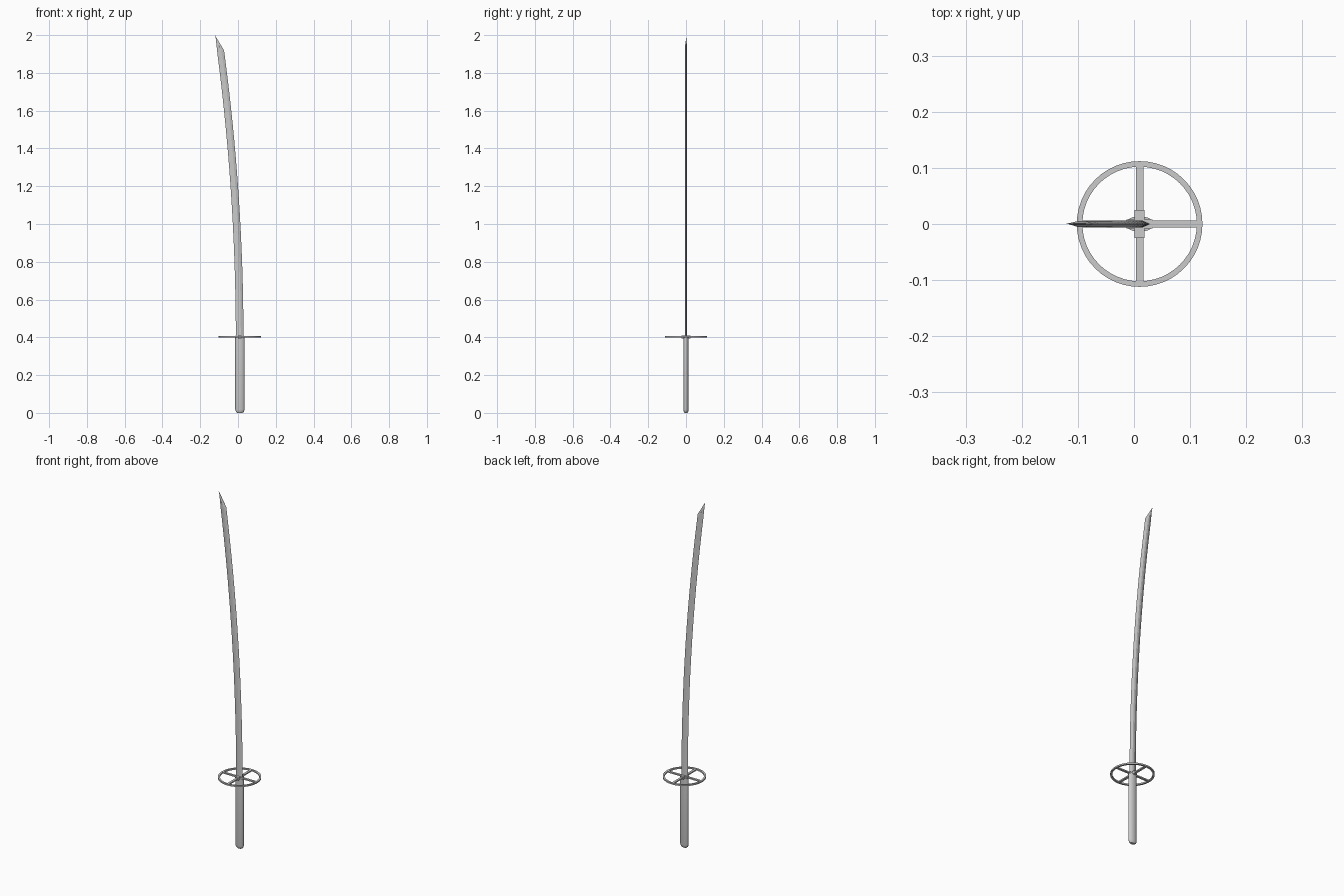
import bpy, bmesh, math

if "Cube" in bpy.data.objects:
    bpy.data.objects.remove(bpy.data.objects["Cube"])

CX = 0.01        # axis of handle and guard
GZ = 0.403       # guard height


def make(name, rings, closed_loop=False):
    """Skin a list of equal-sized rings; cap the ends unless the rings loop."""
    bm = bmesh.new()
    vs = [[bm.verts.new(p) for p in r] for r in rings]
    n = len(rings[0])
    pairs = list(zip(vs, vs[1:])) + ([(vs[-1], vs[0])] if closed_loop else [])
    for a, b in pairs:
        for i in range(n):
            j = (i + 1) % n
            bm.faces.new((a[i], a[j], b[j], b[i]))
    if not closed_loop:
        bm.faces.new(vs[0])
        bm.faces.new(vs[-1])
    bmesh.ops.remove_doubles(bm, verts=bm.verts, dist=1e-6)
    bmesh.ops.recalc_face_normals(bm, faces=bm.faces)
    me = bpy.data.meshes.new(name)
    bm.to_mesh(me)
    bm.free()
    ob = bpy.data.objects.new(name, me)
    bpy.context.collection.objects.link(ob)
    return ob


def box(name, sx, sy, sz):
    bpy.ops.mesh.primitive_cube_add(size=1, location=(CX, 0, GZ))
    ob = bpy.context.object
    ob.name = name
    ob.scale = (sx, sy, sz)
    return ob


def ellipse(rx, ry, z, n=24):
    return [(CX + rx * math.cos(2 * math.pi * i / n),
             ry * math.sin(2 * math.pi * i / n), z) for i in range(n)]


# handle: oval grip with rounded-off butt
handle = make("handle", [ellipse(0.014, 0.008, 0.0), ellipse(0.021, 0.0115, 0.006),
                         ellipse(0.025, 0.014, 0.018), ellipse(0.025, 0.014, 0.4)])
bpy.context.view_layer.objects.active = handle
handle.select_set(True)
bpy.ops.object.shade_smooth_by_angle(angle=math.radians(35))

# blade: curved, six-sided section with slanted tip
def section(t):
    z_spine = 0.39 + 1.53 * t
    z_edge = 0.39 + (2.0 - 0.39) * t      # the cutting side runs on to the tip
    s = 0.103 * t ** 2                    # spine sweep
    e = 0.1105 * t ** 2                   # edge sweep
    xs, xe = 0.029 - s, -0.0115 - e
    h = 0.0065 - 0.001 * t
    def at(f, y):
        return (xe + (xs - xe) * f, y, z_edge + (z_spine - z_edge) * f)
    return [at(0, 0), at(0.4, -h), at(0.65, -h), at(1, 0), at(0.65, h), at(0.4, h)]

rings = [section(i / 16) for i in range(17)]
tip = rings[-1]
rings[-1] = [(x, y * 0.12, z) for x, y, z in tip]
rings.insert(-1, [(x * 0.967 + 0.0005, y, z - 0.03 if i not in (0, 3) else z - 0.02)
                  for i, (x, y, z) in enumerate(tip)])
make("blade", rings)

# guard: flat ring, crossed spokes and a thicker hub
rim = []
for i in range(48):
    a = 2 * math.pi * i / 48
    rim.append([(CX + r * math.cos(a), r * math.sin(a), GZ + z)
                for r, z in ((0.102, -0.004), (0.112, -0.004), (0.112, 0.004), (0.102, 0.004))])
make("guard_ring", rim, closed_loop=True)
box("guard_spoke_side", 0.21, 0.012, 0.007)
box("guard_spoke_front", 0.013, 0.21, 0.007)
box("guard_hub_front", 0.018, 0.05, 0.016)
box("guard_hub_side", 0.046, 0.016, 0.012)
